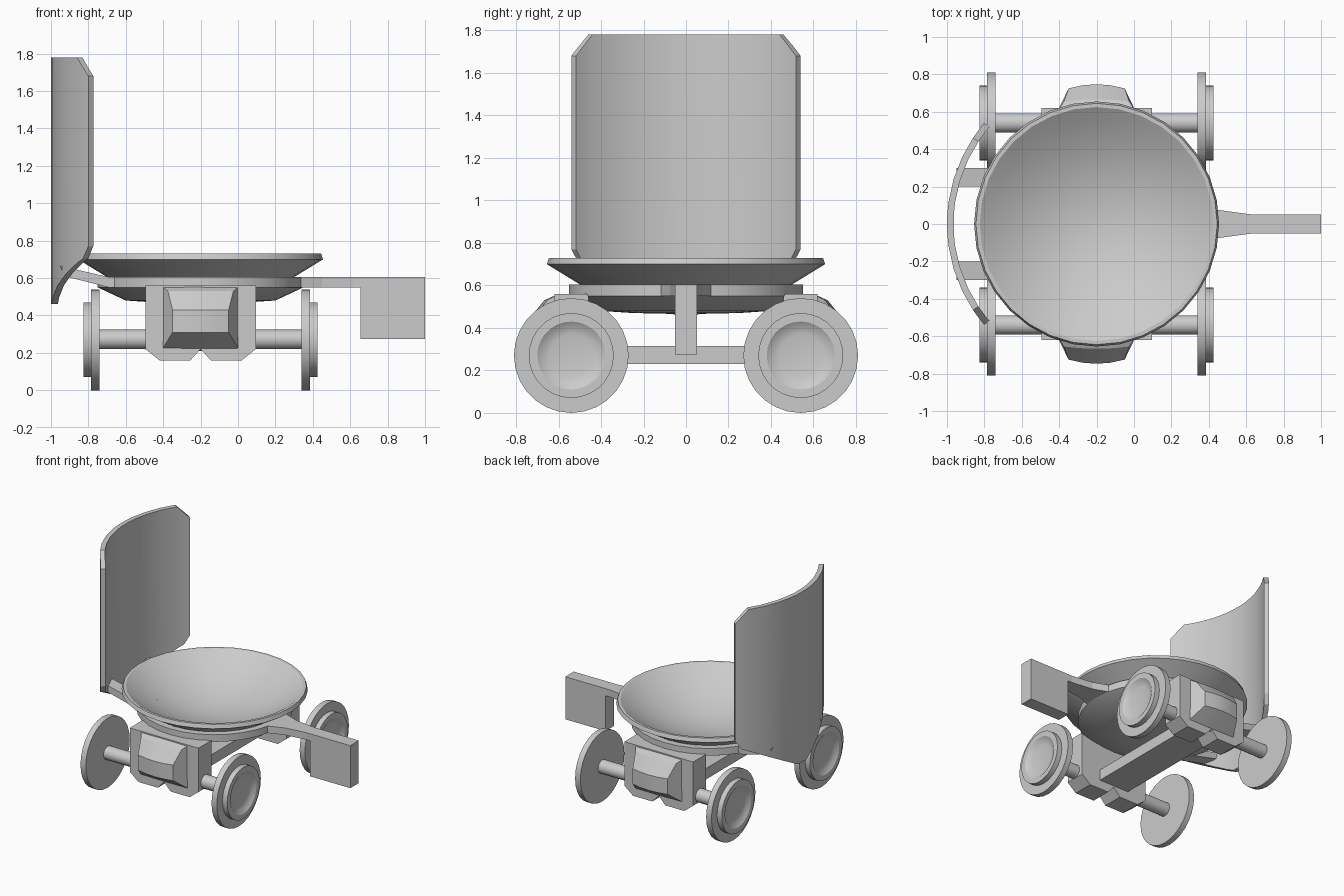
import bpy, bmesh, math

if "Cube" in bpy.data.objects:
    bpy.data.objects.remove(bpy.data.objects["Cube"])

CX = -0.2  # centre line of dish and axles in x


def finish(name, bm, smooth=None):
    bmesh.ops.remove_doubles(bm, verts=bm.verts, dist=1e-5)
    bmesh.ops.recalc_face_normals(bm, faces=bm.faces)
    me = bpy.data.meshes.new(name)
    bm.to_mesh(me)
    bm.free()
    ob = bpy.data.objects.new(name, me)
    bpy.context.collection.objects.link(ob)
    if smooth:
        bpy.ops.object.select_all(action='DESELECT')
        ob.select_set(True)
        bpy.context.view_layer.objects.active = ob
        bpy.ops.object.shade_smooth_by_angle(angle=math.radians(smooth))
    return ob


def loft(name, rings, smooth=None):
    """Skin a list of equal-length closed rings and cap both ends."""
    bm = bmesh.new()
    vs = [[bm.verts.new(p) for p in r] for r in rings]
    n = len(vs[0])
    for a, b in zip(vs, vs[1:]):
        for i in range(n):
            j = (i + 1) % n
            bm.faces.new((a[i], a[j], b[j], b[i]))
    bm.faces.new(vs[0])
    bm.faces.new(vs[-1])
    return finish(name, bm, smooth)


def lathe(name, profile, segs, place, smooth=25):
    """Revolve (radius, height) points; place maps (a, b, h) to xyz."""
    rings = []
    for r, h in profile:
        ang = [2 * math.pi * i / segs for i in range(segs)]
        rings.append([place(r * math.cos(t), r * math.sin(t), h) for t in ang])
    return loft(name, rings, smooth)


def prism(name, pts, lo, hi, place):
    return loft(name, [[place(a, b, h) for a, b in pts] for h in (lo, hi)])


# dish: underside, mounting ring, rim and bowl
outer = [(0.02, 0.465), (0.25, 0.47), (0.40, 0.48), (0.55, 0.55), (0.55, 0.605),
         (0.50, 0.605), (0.655, 0.70), (0.645, 0.73)]
inner = [(0.625 * math.cos(i * math.pi / 20), 0.73 - 0.22 * math.sin(i * math.pi / 20))
         for i in range(10)]
inner = [(r, 0.51 + 0.22 * (r / 0.625) ** 2) for r in
         (0.625, 0.56, 0.48, 0.40, 0.32, 0.24, 0.16, 0.08, 0.01)]
lathe("dish", outer + inner, 32, lambda a, b, h: (CX + a, b, h))

# front arm with flared root, and hanging paddle
arm = [(0.25, 0.14), (0.33, 0.12), (0.45, 0.075), (0.62, 0.052), (1.0, 0.052)]
prism("paddle_arm", arm + [(x, -y) for x, y in reversed(arm)], 0.55, 0.605,
      lambda a, b, h: (a, b, h))
prism("paddle", [(0.655, 0.275), (1.0, 0.275), (1.0, 0.605), (0.655, 0.605)],
      -0.052, 0.052, lambda a, b, h: (a, h, b))

# backrest: curved panel with clipped corners and pointed bottom
edge = [(0.54, 0.77, 1.68), (0.505, 0.705, 1.725), (0.46, 0.68, 1.78), (0.36, 0.625, 1.78),
        (0.24, 0.56, 1.78), (0.12, 0.495, 1.78), (0.05, 0.46, 1.78)]
edge += [(-y, lo, hi) for y, lo, hi in reversed(edge)]
rings = []
for y, lo, hi in edge:
    t = math.asin(y / 0.83)
    xo, yo = -0.17 - 0.83 * math.cos(t), y
    xi, yi = -0.17 - 0.795 * math.cos(t), 0.795 * math.sin(t)
    rings.append([(xo, yo, lo), (xi, yi, lo), (xi, yi, hi), (xo, yo, hi)])
loft("backrest", rings, 25)

# common under-beam between the pods
prism("under_beam", [(CX - 0.13, 0.23), (CX + 0.13, 0.23), (CX + 0.13, 0.315),
                     (CX - 0.13, 0.315)], -0.5, 0.5, lambda a, b, h: (a, h, b))

half = [(0.295, 0.56), (0.295, 0.22), (0.22, 0.16), (0.055, 0.16), (0.0, 0.22)]
pod_outline = half + [(-x, z) for x, z in reversed(half[:-1])]
# bulge rows: y, z, half width, curve depth
bulge = [(0.60, 0.56, 0.21, 0), (0.655, 0.53, 0.175, 0.012), (0.725, 0.43, 0.15, 0.022),
         (0.725, 0.31, 0.15, 0.022), (0.60, 0.21, 0.21, 0)]
wheel = [(0.27, 0.0), (0.27, 0.045), (0.20, 0.045), (0.20, 0.085), (0.16, 0.085),
         (0.135, 0.068), (0.10, 0.06)]

for sy, end in ((-1, "front"), (1, "back")):
    # pod slab with notched foot
    prism(end + "_pod", pod_outline, 0.46, 0.62, lambda a, b, h: (CX + a, sy * h, b))
    # bulging pod cover
    cols = []
    for u in (-1, -0.5, 0, 0.5, 1):
        col = [(CX + u * w, sy * (y + c * (1 - u * u)), z) for y, z, w, c in bulge]
        cols.append(col)
    loft(end + "_pod_cover", cols, 20)
    # axle
    lathe(end + "_axle", [(0.052, -0.57), (0.052, 0.57)], 16,
          lambda a, b, h: (CX + h, sy * 0.54 + a, 0.272 + b), 30)
    # strut from ring to backrest
    prism(end + "_back_strut", [(-0.55, 0.55), (-0.69, 0.55), (-0.93, 0.61), (-0.95, 0.665),
                                (-0.69, 0.605), (-0.55, 0.605)], sy * 0.20, sy * 0.30,
          lambda a, b, h: (a, h, b))
    # wheels with dished hubs
    for sx, side in ((-1, "left"), (1, "right")):
        lathe(f"{end}_{side}_wheel", wheel, 28,
              lambda a, b, h: (CX + sx * (0.54 + h), sy * 0.54 + a, 0.27 + b), 25)
